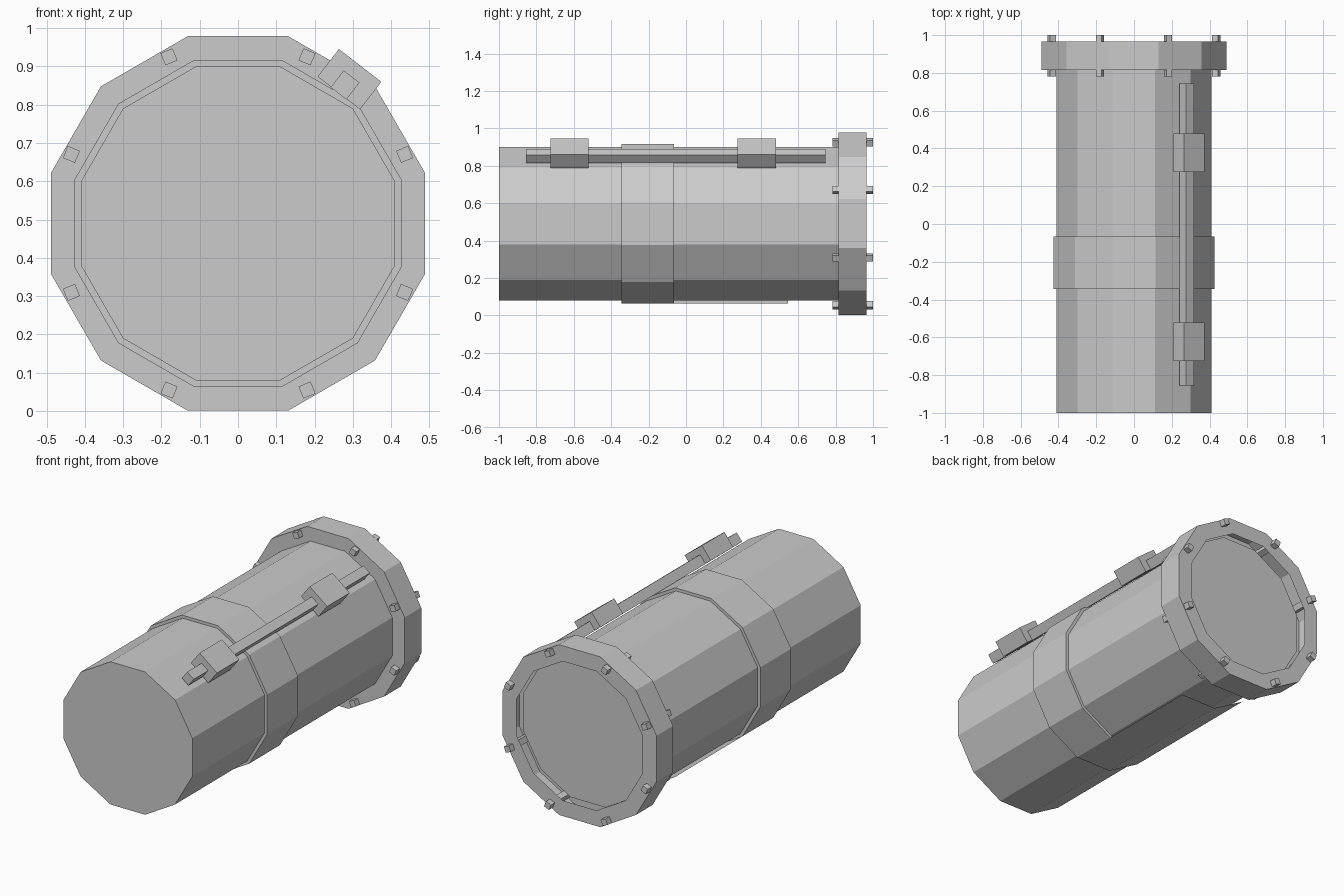
import bpy
import bmesh
from math import sin, cos, pi, radians

SIDES = 12
CENTRE_Z = 0.49

if "Cube" in bpy.data.objects:
    bpy.data.objects.remove(bpy.data.objects["Cube"], do_unlink=True)

grey = bpy.data.materials.new("plain_grey")
grey.use_nodes = True
colour = (0.6, 0.6, 0.6, 1)
grey.diffuse_color = colour
shader = next(n for n in grey.node_tree.nodes if n.type == "BSDF_PRINCIPLED")
shader.inputs["Base Color"].default_value = colour


def finish(bm, name):
    mesh = bpy.data.meshes.new(name)
    bm.to_mesh(mesh)
    bm.free()
    mesh.materials.append(grey)
    obj = bpy.data.objects.new(name, mesh)
    bpy.context.collection.objects.link(obj)
    return obj


def loft(name, profile, first=0, facets=SIDES, capped=False):
    """Sweep (flat radius, y) points around the long axis over some facets."""
    bm = bmesh.new()
    closed = facets == SIDES
    count = facets if closed else facets + 1
    rings = []
    for flat_radius, y in profile:
        r = flat_radius / cos(pi / SIDES)
        angles = [(first + k + 0.5) * 2 * pi / SIDES for k in range(count)]
        rings.append([bm.verts.new((r * cos(a), y, CENTRE_Z + r * sin(a)))
                      for a in angles])
    for a, b in zip(rings, rings[1:]):
        for k in range(facets):
            n = (k + 1) % count
            bm.faces.new((a[k], b[k], b[n], a[n]))
    if capped:
        bm.faces.new(rings[0])
        bm.faces.new(rings[-1][::-1])
    return finish(bm, name)


def radial_box(name, radius, angle, width, height, y0, y1):
    """Box lying along y, turned to face away from the long axis."""
    bm = bmesh.new()
    bmesh.ops.create_cube(bm, size=1)
    bmesh.ops.scale(bm, vec=(width, y1 - y0, height), verts=bm.verts)
    obj = finish(bm, name)
    a = radians(angle)
    obj.location = (radius * sin(a), (y0 + y1) / 2, CENTRE_Z + radius * cos(a))
    obj.rotation_euler = (0, a, 0)
    return obj


# Main tube, its end sunk into the flange
loft("body", [(0.41, -1), (0.41, 0.89)], capped=True)

# Raised band, and the thin plate running back from it underneath
loft("band", [(0.41, -0.345), (0.427, -0.345), (0.427, -0.065), (0.41, -0.065)])
loft("under_plate", [(0.427, -0.065), (0.427, 0.545)], first=7, facets=2)

# Hollow flange, open towards the axis
loft("flange", [(0.40, 0.815), (0.489, 0.815), (0.489, 0.965), (0.40, 0.965)])

# Bolts through the flange
for i in range(8):
    radial_box(f"bolt_{i + 1}", 0.471, 22.5 + 45 * i, 0.034, 0.034, 0.782, 1)

# Side rail with two mounting blocks
radial_box("rail", 0.457, 37.7, 0.052, 0.056, -0.855, 0.745)
radial_box("front_rail_block", 0.476, 37.7, 0.14, 0.091, -0.725, -0.522)
radial_box("rear_rail_block", 0.476, 37.7, 0.14, 0.091, 0.275, 0.48)
